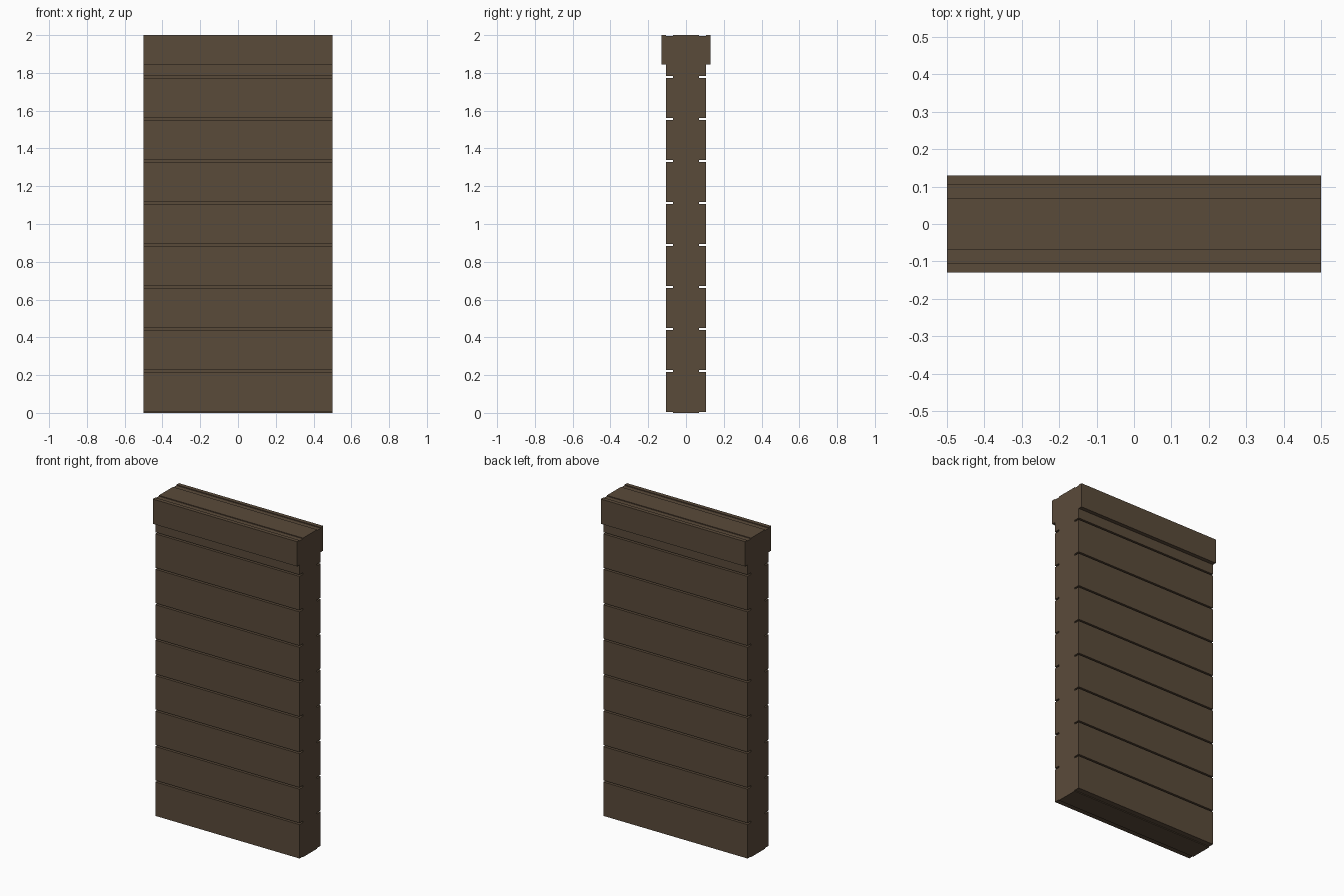
import bpy

default_cube = bpy.data.objects.get("Cube")
if default_cube:
    bpy.data.objects.remove(default_cube, do_unlink=True)

HEIGHT = 2.0
WIDTH = 1.0
BOARDS = 9
PITCH = HEIGHT / BOARDS
GAP = 0.01
CORE_Y, FACE_Y, CAP_Y = 0.07, 0.105, 0.13
CAP_BOTTOM = 1.845

# Dark brown timber
COLOUR = (0.102, 0.069, 0.042, 1.0)
timber = bpy.data.materials.new("dark_brown_timber")
timber.use_nodes = True
timber.diffuse_color = COLOUR
bsdf = next(n for n in timber.node_tree.nodes if n.type == "BSDF_PRINCIPLED")
bsdf.inputs["Base Color"].default_value = COLOUR


def block(name, y0, y1, z0, z1):
    """Full-width box spanning the given depth and height."""
    bpy.ops.mesh.primitive_cube_add(size=1, location=(0, (y0 + y1) / 2, (z0 + z1) / 2))
    obj = bpy.context.object
    obj.name = name
    obj.scale = (WIDTH, y1 - y0, z1 - z0)
    bpy.ops.object.transform_apply(location=False, rotation=False, scale=True)
    obj.data.materials.append(timber)
    return obj


# Solid middle of the wall
block("wall_core", -CORE_Y, CORE_Y, 0, HEIGHT)

for side, sign in (("front", -1), ("back", 1)):
    # Horizontal boards separated by narrow grooves
    y0, y1 = sorted((sign * CORE_Y, sign * FACE_Y))
    for i in range(BOARDS):
        block(f"{side}_board_{i + 1}", y0, y1,
              i * PITCH + GAP / 2, (i + 1) * PITCH - GAP / 2)

    # Projecting rail along the top
    y0, y1 = sorted((sign * FACE_Y, sign * CAP_Y))
    block(f"{side}_cap_rail", y0, y1, CAP_BOTTOM, HEIGHT)
